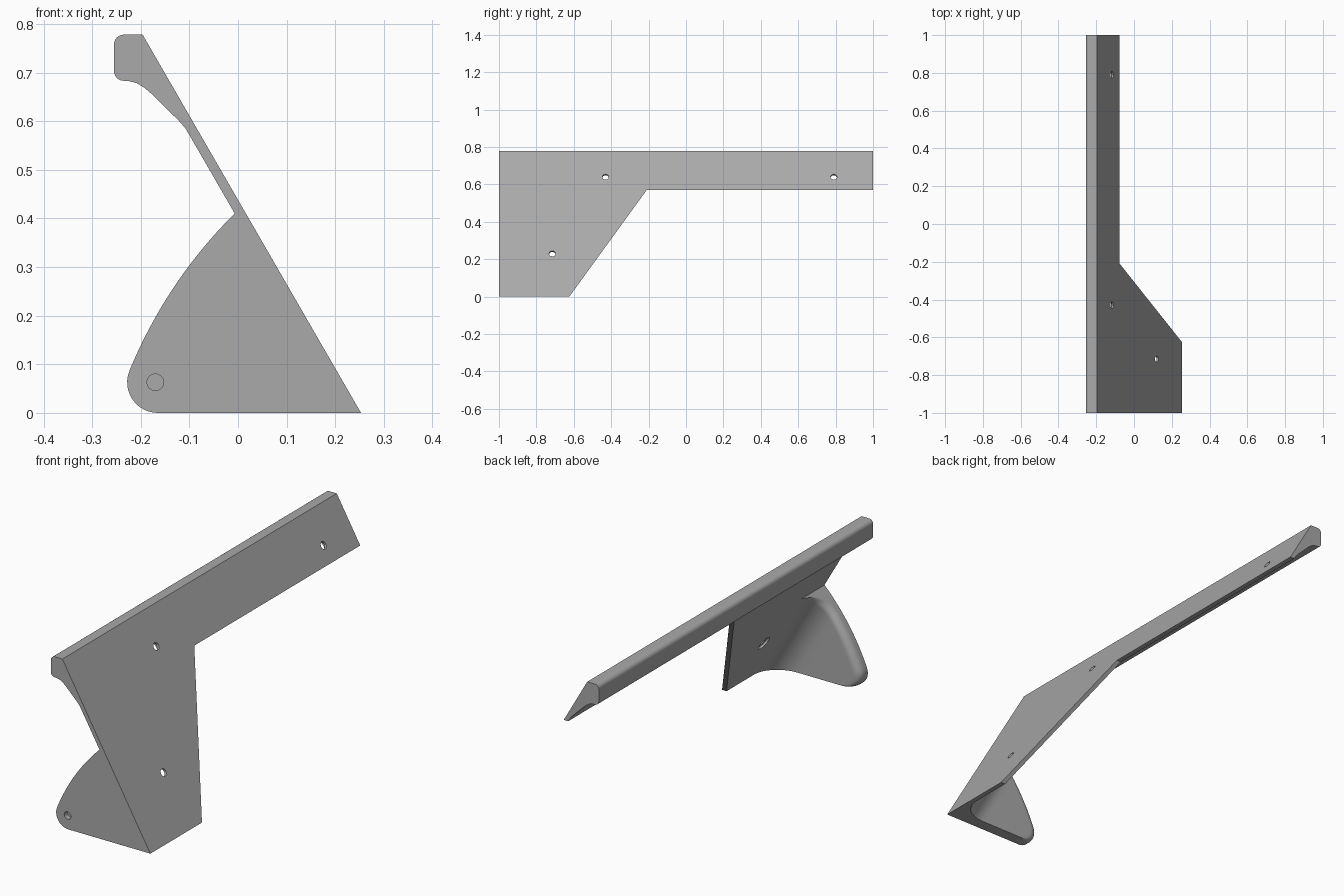
import bpy, bmesh, math
from mathutils import Vector, Matrix

if "Cube" in bpy.data.objects:
    bpy.data.objects.remove(bpy.data.objects["Cube"], do_unlink=True)

grey = bpy.data.materials.new("plain grey")
grey.use_nodes = True
grey.diffuse_color = (0.4, 0.4, 0.4, 1)
grey.node_tree.nodes["Principled BSDF"].inputs["Base Color"].default_value = grey.diffuse_color

TOP, TOE = 0.778, 0.253            # plate top height, x of the bottom edge
SLOPE = math.tan(math.radians(30))
THICK = 0.023                      # plate thickness measured along x
NORMAL = Vector((math.cos(math.radians(30)), 0, 0.5))


def face_x(z):
    return TOE - SLOPE * z


def loft(name, rings):
    """Closed skin through rings that share a point count."""
    bm = bmesh.new()
    rows = [[bm.verts.new(p) for p in ring] for ring in rings]
    n = len(rows[0])
    for a, b in zip(rows, rows[1:]):
        for i in range(n):
            j = (i + 1) % n
            bm.faces.new((a[i], a[j], b[j], b[i]))
    bm.faces.new(rows[0][::-1])
    bm.faces.new(rows[-1])
    bmesh.ops.recalc_face_normals(bm, faces=bm.faces)
    mesh = bpy.data.meshes.new(name)
    bm.to_mesh(mesh)
    bm.free()
    mesh.materials.append(grey)
    ob = bpy.data.objects.new(name, mesh)
    bpy.context.collection.objects.link(ob)
    return ob


def rod(start, direction, radius, length):
    """Cylinder cutter from a start point along a direction."""
    turn = Vector(direction).to_track_quat('Z', 'Y').to_matrix()
    ring = [Vector((radius * math.cos(k * math.pi / 16), radius * math.sin(k * math.pi / 16), 0))
            for k in range(32)]
    return loft("cutter", [[Vector(start) + turn @ (p + Vector((0, 0, h))) for p in ring]
                           for h in (0, length)])


def cut(ob, cutter, operation='DIFFERENCE'):
    mod = ob.modifiers.new("cut", 'BOOLEAN')
    mod.object, mod.operation, mod.solver = cutter, operation, 'EXACT'
    bpy.context.view_layer.objects.active = ob
    bpy.ops.object.modifier_apply(modifier=mod.name)
    bpy.data.objects.remove(cutter, do_unlink=True)


def corner(cx, cz, r, start, end, steps=6):
    angles = [math.radians(start + (end - start) * i / steps) for i in range(steps + 1)]
    return [(cx + r * math.cos(a), cz + r * math.sin(a)) for a in angles]


# Slanted plate with a rounded lip along its top
profile = [(TOE, 0), (face_x(TOP), TOP)]
profile += corner(-0.235, TOP - 0.02, 0.02, 90, 180)
profile += corner(-0.235, 0.703, 0.02, 180, 270)
profile += [(-0.222, 0.682), (-0.208, 0.678), (-0.193, 0.669), (-0.18, 0.658),
            (-0.132, 0.611), (-0.12, 0.599), (-0.108, 0.585),
            (face_x(0.568) - THICK, 0.568), (TOE - THICK, 0)]
plate = loft("slanted_plate", [[(x, y, z) for x, z in profile] for y in (-1, 1)])

# Trim the plate to its stepped side outline
notch = [(-0.624, 0), (-0.21, 0.57), (1.1, 0.57), (1.1, -0.1), (-0.697, -0.1)]
cut(plate, loft("cutter", [[(x, y, z) for y, z in notch] for x in (-0.5, 0.5)]))

# Screw holes, each widened on the hidden side
for y, z in ((-0.43, 0.64), (0.79, 0.64), (-0.715, 0.23)):
    centre = Vector((face_x(z), y, z))
    cut(plate, rod(centre + NORMAL * 0.05, -NORMAL, 0.017, 0.2))
    cut(plate, rod(centre - NORMAL * 0.011, -NORMAL, 0.033, 0.1))

# Gusset outline: round toe, then a long curve up to the plate
toe = corner(-0.165, 0.063, 0.063, 270, 157, 12)
p0, p1, p2 = Vector(toe[-1]), Vector((-0.147, 0.271)), Vector((-0.007, 0.41))
edge = toe + [tuple(p0 * (1 - t) ** 2 + p1 * 2 * t * (1 - t) + p2 * t * t)
              for t in [i / 24 for i in range(1, 25)]]

# Gusset slab with a rounded rear edge and a broad fillet into the plate
BACK, FILLET, ROUND, COLS = -0.945, 0.12, 0.035, 32
rings = []
for xo, z in edge:
    xi = face_x(z) - THICK
    r = min(ROUND, (xi - xo) / 2)
    rear, front = [], []
    for i in range(COLS + 1):
        x = xo + (xi - xo) * (1 - math.cos(math.pi * i / COLS)) / 2
        q = min((xi - x) * NORMAL.x, FILLET)
        e = min(x - xo, r)
        y = BACK + FILLET - math.sqrt(max(0, FILLET ** 2 - (FILLET - q) ** 2))
        y -= r - math.sqrt(max(0, r * r - (r - e) ** 2))
        rear.append((x, y, z))
        front.append((x, -1, z))
    rings.append(rear + front[::-1])
gusset = loft("gusset", rings)

# Shallow round socket in the gusset toe
cut(gusset, rod((-0.17, -1.05, 0.063), (0, 1, 0), 0.017, 0.075))

# Smooth the curved areas and keep the edges crisp
for ob in (plate, gusset):
    bpy.ops.object.select_all(action='DESELECT')
    ob.select_set(True)
    bpy.context.view_layer.objects.active = ob
    bpy.ops.object.shade_smooth_by_angle(angle=math.radians(30))
